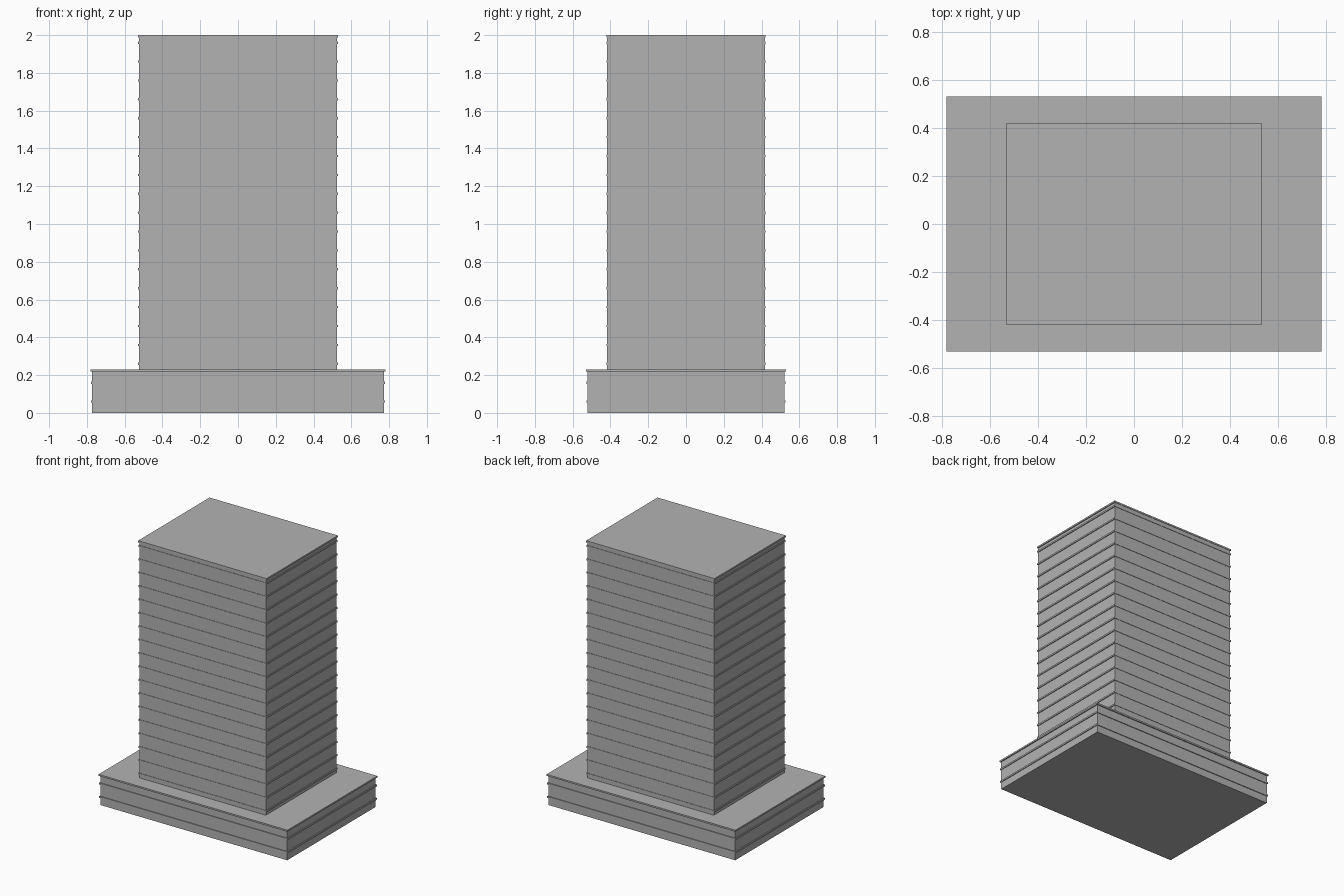
import bpy

if "Cube" in bpy.data.objects:
    bpy.data.objects.remove(bpy.data.objects["Cube"])

# One plain grey for the whole building
grey = bpy.data.materials.new("concrete_grey")
grey.diffuse_color = (0.45, 0.45, 0.45, 1)
grey.use_nodes = True
grey.node_tree.nodes["Principled BSDF"].inputs["Base Color"].default_value = grey.diffuse_color


def box(name, hx, hy, z0, z1):
    """Box centred on x and y, given half widths and a height range."""
    bpy.ops.mesh.primitive_cube_add(size=2, location=(0, 0, (z0 + z1) / 2))
    ob = bpy.context.object
    ob.name = name
    ob.scale = (hx, hy, (z1 - z0) / 2)
    bpy.ops.object.transform_apply(location=True, rotation=False, scale=True)
    ob.data.materials.append(grey)
    return ob


FLOOR = 0.1      # floor to floor height
FIRST = 0.06     # height of the first floor band
BAND = 0.006     # half thickness of a floor band

# Podium: wall with thin projecting floor bands and a roof slab
box("podium_wall", 0.772, 0.522, 0, 0.225)
for i in range(2):
    z = FIRST + i * FLOOR
    box(f"podium_floor_band_{i + 1}", 0.778, 0.528, z - BAND, z + BAND)
box("podium_roof_slab", 0.78, 0.53, 0.218, 0.23)

# Tower: wall, front and back nearly flush with the bands
box("tower_wall", 0.523, 0.418, 0.225, 1.995)
for i in range(2, 20):
    z = FIRST + i * FLOOR
    box(f"tower_floor_band_{i - 1}", 0.529, 0.421, z - BAND, z + BAND)
box("tower_roof_slab", 0.53, 0.421, 1.988, 2.0)
